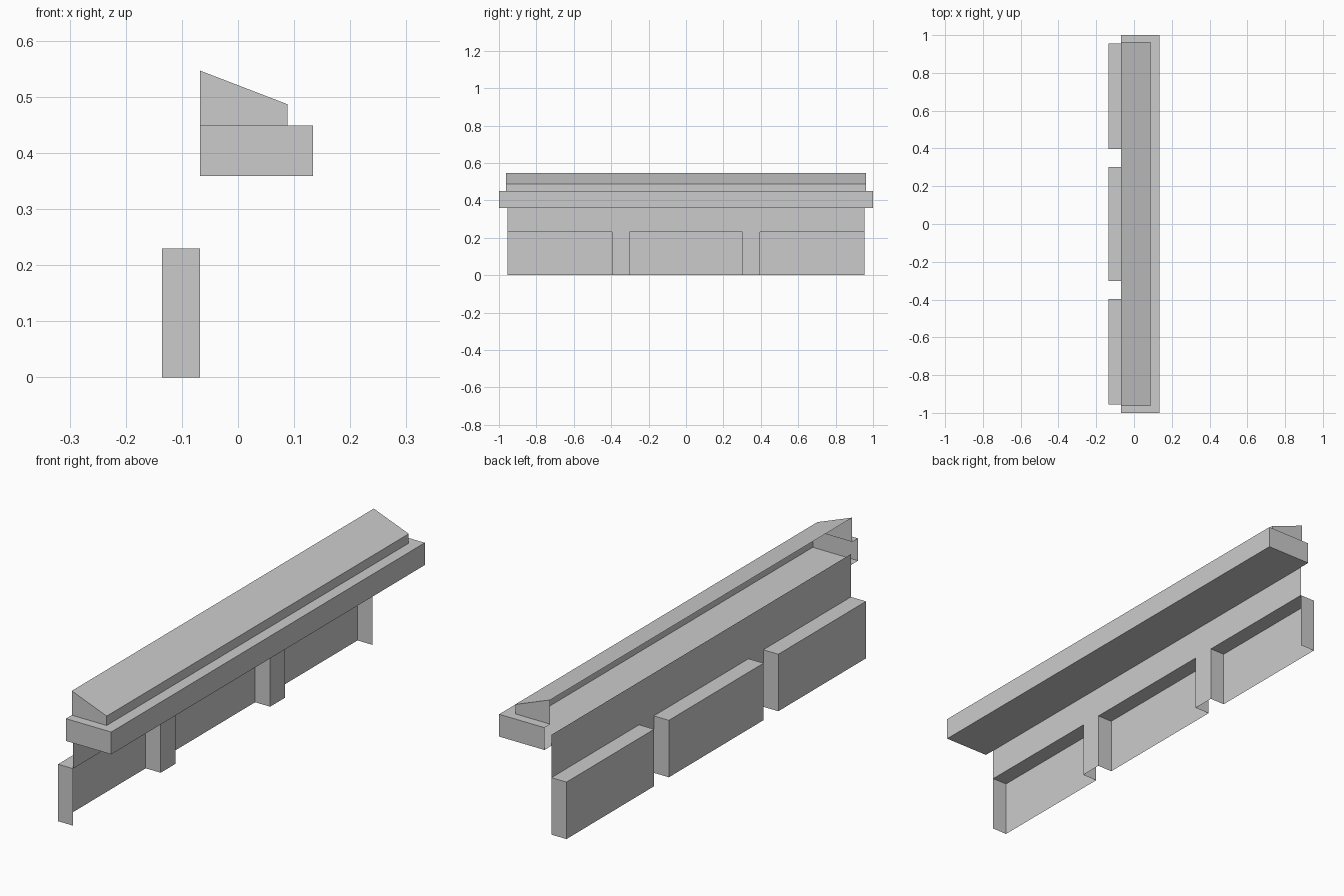
import bpy, bmesh
from mathutils import Vector

if "Cube" in bpy.data.objects:
    bpy.data.objects.remove(bpy.data.objects["Cube"])

grey = bpy.data.materials.new("plain_grey")
grey.diffuse_color = (0.6, 0.6, 0.6, 1)
grey.use_nodes = True
grey.node_tree.nodes["Principled BSDF"].inputs["Base Color"].default_value = grey.diffuse_color

SIDES = {"-x": (-1, 0, 0), "+x": (1, 0, 0), "-y": (0, -1, 0),
         "+y": (0, 1, 0), "-z": (0, 0, -1), "+z": (0, 0, 1)}


def shell(name, parts):
    """One object from open boxes: each part is (x range, y range, z range, sides kept)."""
    bm = bmesh.new()
    for xr, yr, zr, keep in parts:
        verts = bmesh.ops.create_cube(bm, size=1)["verts"]
        faces = {f for v in verts for f in v.link_faces}
        normals = [Vector(SIDES[k]) for k in keep.split()]
        drop = [f for f in faces if not any(f.normal.dot(n) > 0.9 for n in normals)]
        for v in verts:
            v.co = [r[0] if c < 0 else r[1] for c, r in zip(v.co, (xr, yr, zr))]
        bmesh.ops.delete(bm, geom=drop, context="FACES")
    bmesh.ops.remove_doubles(bm, verts=bm.verts, dist=0.0001)
    mesh = bpy.data.meshes.new(name)
    bm.to_mesh(mesh)
    bm.free()
    mesh.materials.append(grey)
    obj = bpy.data.objects.new(name, mesh)
    bpy.context.collection.objects.link(obj)
    return obj


BACK = -0.068              # plane shared by wall, ledge and sloped cap
LOW, TOP = 0.359, 0.449    # ledge heights
EDGE, CAP = 0.134, 0.088   # outer x of ledge and cap
CAP_Y, WALL_Y, PANEL_Z = 0.963, 0.955, 0.23

# Ledge: open along the back, with a rim round the cap
shell("ledge", [
    ((BACK, EDGE), (-1, 1), (LOW, TOP), "+x -y +y -z"),
    ((CAP, EDGE), (-CAP_Y, CAP_Y), (LOW, TOP), "+z"),
    ((BACK, EDGE), (-1, -CAP_Y), (LOW, TOP), "+z"),
    ((BACK, EDGE), (CAP_Y, 1), (LOW, TOP), "+z"),
])

# Sloped cap: open at back and bottom
cap = shell("sloped_cap", [((BACK, CAP), (-CAP_Y, CAP_Y), (TOP, 0.547), "+x -y +y +z")])
for v in cap.data.vertices:
    if v.co.x > 0 and v.co.z > 0.5:
        v.co.z = 0.487

# Thin wall: band above the panels and strips in the gaps
wall_x = (BACK, 0)
shell("thin_wall", [
    (wall_x, (-WALL_Y, WALL_Y), (PANEL_Z, 0.403), "-x"),
    (wall_x, (-0.396, -0.302), (0, PANEL_Z), "-x"),
    (wall_x, (0.302, 0.396), (0, PANEL_Z), "-x"),
])

# Raised panels: hollow towards the wall and below
for name, yr in (("front_panel", (-WALL_Y, -0.396)),
                 ("middle_panel", (-0.302, 0.302)),
                 ("rear_panel", (0.396, WALL_Y))):
    shell(name, [((-0.135, BACK), yr, (0, PANEL_Z), "-x -y +y +z")])
